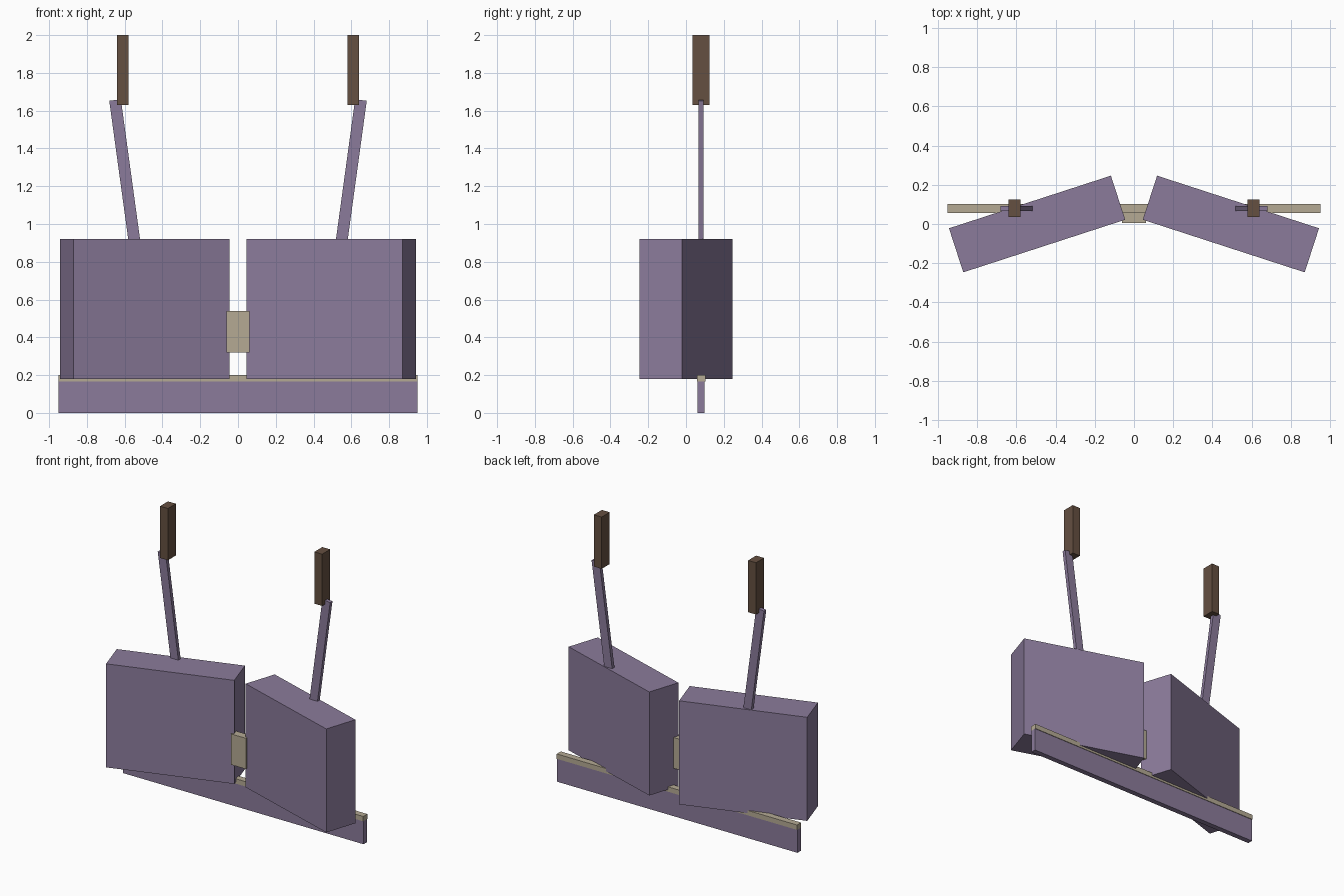
import bpy
from math import radians, tan
from mathutils import Matrix

if "Cube" in bpy.data.objects:
    bpy.data.objects.remove(bpy.data.objects["Cube"])


def material(name, rgb):
    m = bpy.data.materials.new(name)
    m.diffuse_color = (*rgb, 1)
    m.use_nodes = True
    m.node_tree.nodes["Principled BSDF"].inputs["Base Color"].default_value = m.diffuse_color
    return m


purple = material("purple_metal", (0.258, 0.198, 0.328))
beige = material("beige_trim", (0.462, 0.402, 0.296))
brown = material("brown_grip", (0.13, 0.08, 0.053))


def box(name, center, size, mat, rot=(0, 0, 0)):
    bpy.ops.mesh.primitive_cube_add(size=1, location=center, rotation=rot)
    ob = bpy.context.object
    ob.name = name
    ob.data.transform(Matrix.Diagonal((*size, 1)))
    ob.data.materials.append(mat)
    return ob


# Long base rail with a slightly wider strip on top
box("base_rail", (0, 0.08, 0.0825), (1.9, 0.038, 0.165), purple)
box("rail_strip", (0, 0.08, 0.1825), (1.9, 0.046, 0.035), beige)

# Block joining the two panels
box("center_latch", (0, 0.0325, 0.43), (0.12, 0.055, 0.22), beige)

# Angled panel, leaning arm and upright grip on each side
tilt = radians(7.8)
for side, s in (("left", -1), ("right", 1)):
    box(f"{side}_panel", (s * 0.494, 0, 0.55), (0.868, 0.236, 0.74), purple,
        (0, 0, radians(-18 * s)))
    z_mid = 1.27
    box(f"{side}_arm", (s * (0.55 + (z_mid - 0.92) * tan(tilt)), 0.08, z_mid),
        (0.062, 0.026, 0.78), purple, (0, s * tilt, 0))
    box(f"{side}_grip", (s * 0.61, 0.08, 1.815), (0.062, 0.09, 0.37), brown)
